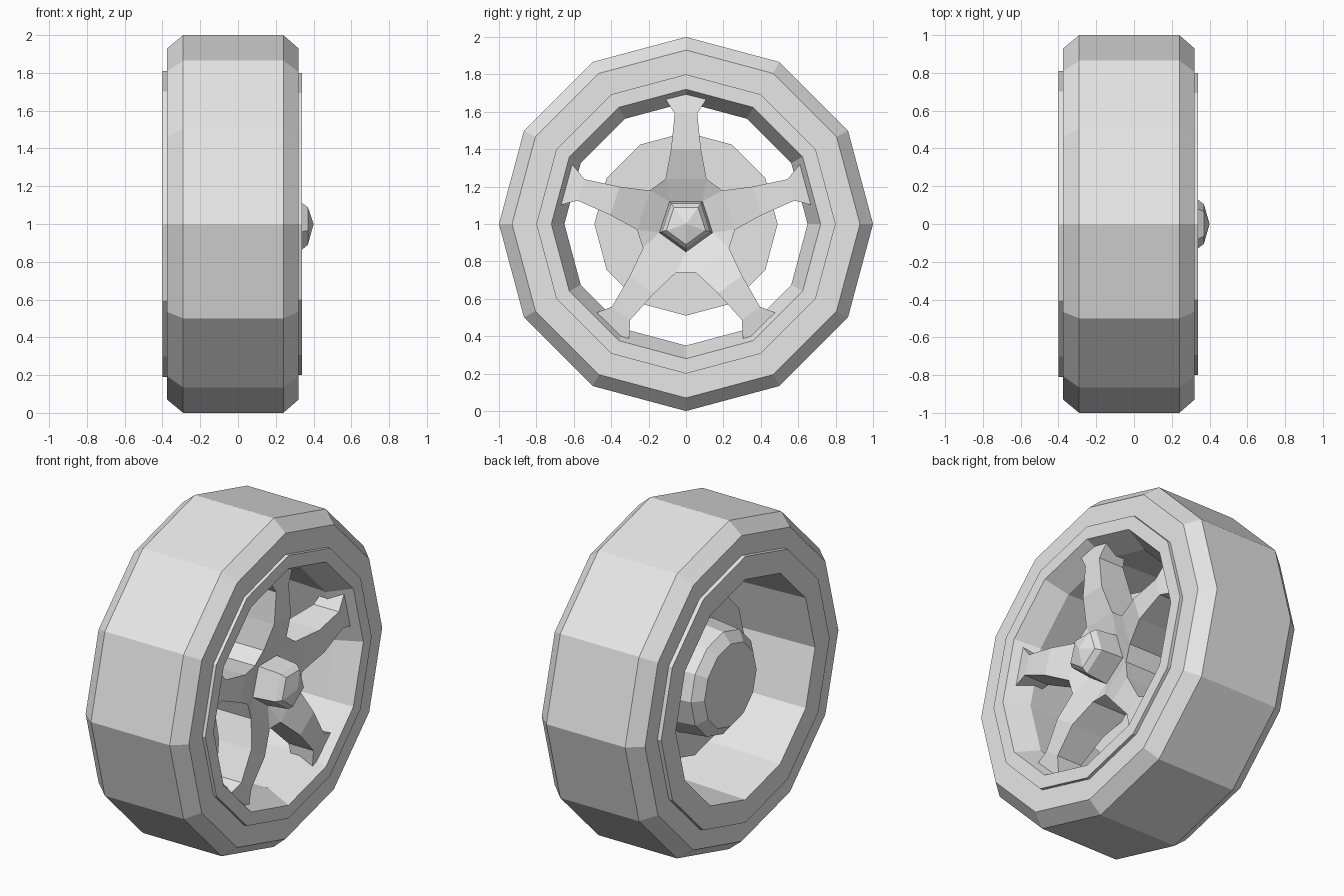
import bpy, bmesh
from math import sin, cos, pi, radians

cube = bpy.data.objects.get("Cube")
if cube:
    bpy.data.objects.remove(cube, do_unlink=True)

grey = bpy.data.materials.new("light_grey")
grey.use_nodes = True
grey.diffuse_color = (0.8, 0.8, 0.8, 1)
grey.node_tree.nodes["Principled BSDF"].inputs["Base Color"].default_value = (0.8, 0.8, 0.8, 1)


def finish(name, bm):
    bmesh.ops.remove_doubles(bm, verts=bm.verts, dist=0.0005)
    bmesh.ops.recalc_face_normals(bm, faces=bm.faces)
    mesh = bpy.data.meshes.new(name)
    bm.to_mesh(mesh)
    bm.free()
    mesh.materials.append(grey)
    obj = bpy.data.objects.new(name, mesh)
    bpy.context.collection.objects.link(obj)
    return obj


def lathe(name, profile, sides=12, start=0.0, ring=True):
    """Turn (x, radius) points round the axle; ring closes the profile on itself."""
    bm = bmesh.new()
    loops = []
    for x, r in profile:
        loops.append([bm.verts.new((x, r * cos(start + 2 * pi * i / sides),
                                    1 + r * sin(start + 2 * pi * i / sides)))
                      for i in range(sides)])
    pairs = list(zip(loops, loops[1:]))
    if ring:
        pairs.append((loops[-1], loops[0]))
    else:
        bm.faces.new(loops[0])
        bm.faces.new(loops[-1])
    for a, b in pairs:
        for i in range(sides):
            j = (i + 1) % sides
            bm.faces.new((a[i], a[j], b[j], b[i]))
    return finish(name, bm)


# Tyre with chamfered shoulders
lathe("tyre", [(-0.375, 0.78), (-0.375, 0.93), (-0.29, 1.0),
               (0.24, 1.0), (0.32, 0.93), (0.32, 0.78)])

# Rim with a lip on both sides and a flared front
lathe("rim", [(-0.40, 0.67), (-0.40, 0.81), (-0.36, 0.81), (0.30, 0.80),
              (0.34, 0.80), (0.34, 0.72), (0.20, 0.65)])

# Disc and drum behind the spokes
lathe("brake_disc", [(-0.06, 0.49), (0.02, 0.49)], ring=False)
lathe("drum", [(-0.30, 0.25), (-0.25, 0.31), (-0.05, 0.33)], ring=False)

# Five-sided hub cap with a pointed end
lathe("hub_cap", [(0.15, 0.155), (0.34, 0.135), (0.37, 0.11), (0.40, 0.001)],
      sides=5, start=radians(54), ring=False)

# Spokes: distance from axle, half width, front x, back x
stations = [(0.121, 0.088, 0.20, 0.0), (0.24, 0.11, 0.25, 0.0),
            (0.40, 0.08, 0.30, 0.08), (0.59, 0.06, 0.30, 0.13),
            (0.70, 0.13, 0.285, 0.16)]


def place(along, side, x, turn):
    return (x, along * cos(turn) - side * sin(turn),
            1 + along * sin(turn) + side * cos(turn))


bm = bmesh.new()
bases = []
for k in range(5):
    turn = radians(90 + 72 * k)
    rows = []
    for along, half, front, back in stations:
        corners = ((-half, front), (half, front), (half, back), (-half, back))
        rows.append([bm.verts.new(place(along, s, x, turn)) for s, x in corners])
    for a, b in zip(rows, rows[1:]):
        for i in range(4):
            # Root sides stay open where the hub webs join them
            if a is rows[0] and i in (1, 3):
                continue
            j = (i + 1) % 4
            bm.faces.new((a[i], a[j], b[j], b[i]))
    bm.faces.new(rows[-1])
    bases.append(rows)

# Webs joining neighbouring spokes round the hub
for k in range(5):
    here, there = bases[k], bases[(k + 1) % 5]
    bm.faces.new((here[0][1], here[1][1], there[1][0]))
    bm.faces.new((here[0][2], here[1][2], there[1][3]))
    bm.faces.new((here[1][1], here[1][2], there[1][3], there[1][0]))
finish("spokes", bm)
